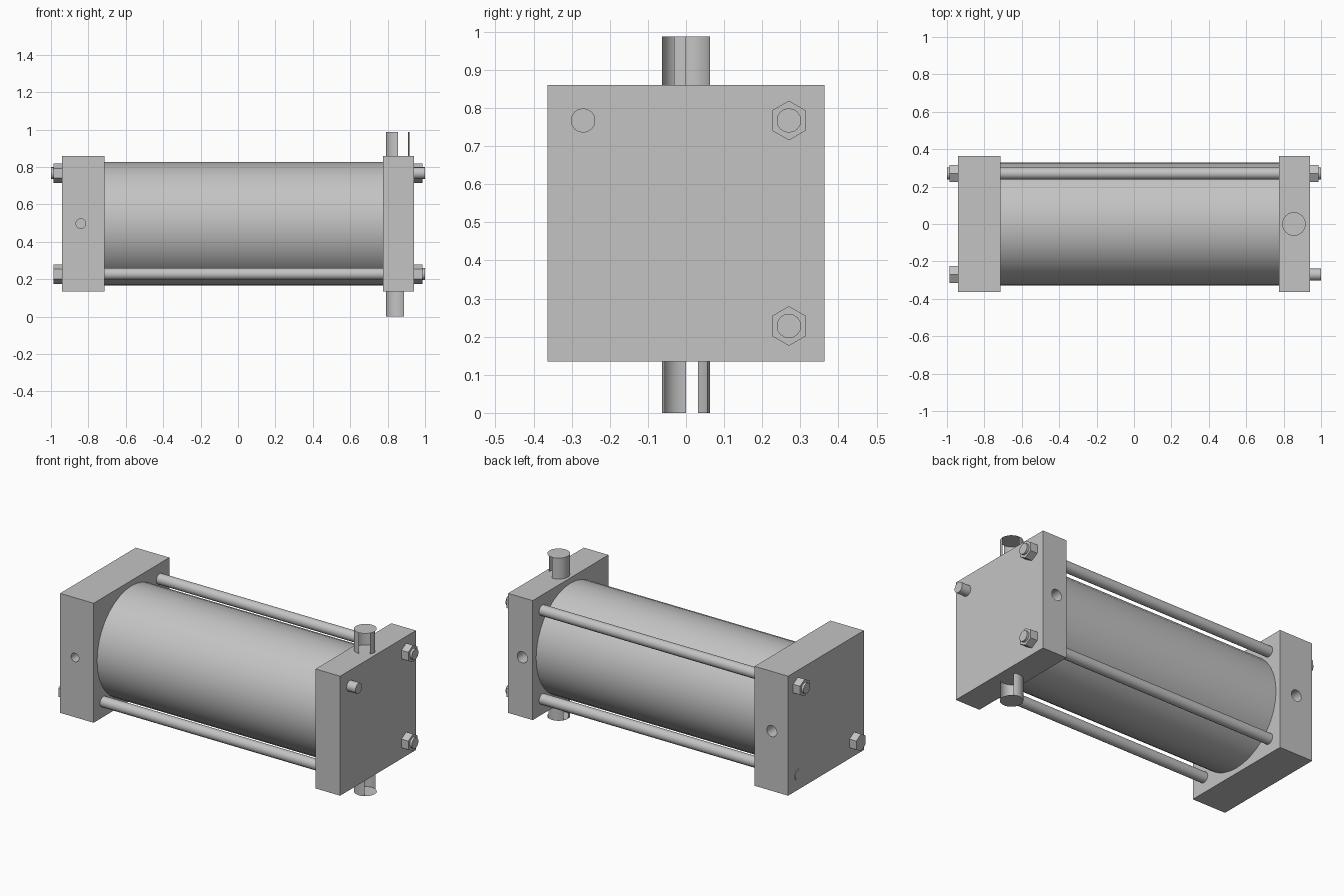
import bpy, bmesh, math
from mathutils import Matrix

if "Cube" in bpy.data.objects:
    bpy.data.objects.remove(bpy.data.objects["Cube"], do_unlink=True)

GREY = (0.55, 0.55, 0.55, 1)
steel = bpy.data.materials.new("plain_steel")
steel.use_nodes = True
steel.diffuse_color = GREY
steel.node_tree.nodes["Principled BSDF"].inputs["Base Color"].default_value = GREY

MID = 0.4975                      # height of the cylinder axis
ROD_Y, LOW, HIGH = 0.27, 0.228, 0.767
TO_X = Matrix.Rotation(math.pi / 2, 4, 'Y')
TO_Y = Matrix.Rotation(math.pi / 2, 4, 'X')


def finish(name, bm, smooth=None):
    me = bpy.data.meshes.new(name)
    bm.to_mesh(me)
    bm.free()
    me.materials.append(steel)
    ob = bpy.data.objects.new(name, me)
    bpy.context.collection.objects.link(ob)
    bpy.ops.object.select_all(action='DESELECT')
    bpy.context.view_layer.objects.active = ob
    ob.select_set(True)
    if smooth:
        bpy.ops.object.shade_smooth_by_angle(angle=math.radians(smooth))
    return ob


def box(name, x0, x1, half_y, z0, z1):
    bm = bmesh.new()
    bmesh.ops.create_cube(bm, size=1)
    bmesh.ops.scale(bm, vec=(x1 - x0, 2 * half_y, z1 - z0), verts=bm.verts)
    bmesh.ops.translate(bm, vec=((x0 + x1) / 2, 0, (z0 + z1) / 2), verts=bm.verts)
    return finish(name, bm)


def cylinder(name, centre, radius, length, rot, sides, smooth=30):
    bm = bmesh.new()
    bmesh.ops.create_cone(bm, cap_ends=True, segments=sides, radius1=radius,
                          radius2=radius, depth=length,
                          matrix=Matrix.Translation(centre) @ rot)
    return finish(name, bm, smooth)


def bar(name, x0, x1, y, z, radius, sides=16, smooth=30):
    return cylinder(name, ((x0 + x1) / 2, y, z), radius, x1 - x0, TO_X, sides, smooth)


def drill(plate, x, side, radius, depth=0.09):
    cutter = cylinder("port_cutter", (x, side * 0.365, MID), radius, 2 * depth, TO_Y, 24)
    cutter.hide_render = True
    mod = plate.modifiers.new("port", 'BOOLEAN')
    mod.operation, mod.object, mod.solver = 'DIFFERENCE', cutter, 'EXACT'
    bpy.ops.object.select_all(action='DESELECT')
    bpy.context.view_layer.objects.active = plate
    plate.select_set(True)
    bpy.ops.object.modifier_apply(modifier=mod.name)
    bpy.data.objects.remove(cutter, do_unlink=True)
    bpy.ops.object.shade_smooth_by_angle(angle=math.radians(30))


def pin(name, z_root, z_tip, arcs, radius=0.063, x=0.855):
    """Pin with a round end cap and partly open thin walls, arcs in degrees."""
    bm = bmesh.new()

    def ring_vert(deg, z):
        a = math.radians(deg)
        return bm.verts.new((x + radius * math.cos(a), radius * math.sin(a), z))

    cap = bm.faces.new([ring_vert(d, z_tip) for d in range(0, 360, 15)])
    if z_tip < z_root:
        cap.normal_flip()
    lo, hi = sorted((z_root, z_tip))
    for a0, a1 in arcs:
        cols = [(ring_vert(d, lo), ring_vert(d, hi)) for d in range(a0, a1 + 1, 15)]
        for (a, b), (c, d) in zip(cols, cols[1:]):
            bm.faces.new((a, c, d, b))
    return finish(name, bm, 30)


# End plates with side ports
thick_plate = box("thick_end_plate", -0.94, -0.715, 0.363, 0.135, 0.86)
thin_plate = box("thin_end_plate", 0.775, 0.94, 0.363, 0.135, 0.86)
drill(thick_plate, -0.84, -1, 0.026)
drill(thick_plate, -0.83, 1, 0.034)
drill(thin_plate, 0.845, 1, 0.034)

# Main barrel
bar("barrel", -0.72, 0.78, 0, MID, 0.33, 36)

# Tie rods between the plates
for label, y, z in (("back_top", ROD_Y, HIGH), ("back_bottom", ROD_Y, LOW),
                    ("front_bottom", -ROD_Y, LOW)):
    bar("tie_rod_" + label, -0.72, 0.78, y, z, 0.032)

# Threaded rod ends
for label, x0, x1, y, z in (("right_front_top", 0.935, 1.0, -ROD_Y, HIGH),
                            ("right_back_top", 0.935, 1.0, ROD_Y, HIGH),
                            ("right_back_bottom", 0.935, 1.0, ROD_Y, LOW),
                            ("left_back_top", -1.0, -0.935, ROD_Y, HIGH),
                            ("left_back_bottom", -0.944, -0.935, ROD_Y, LOW)):
    bar("rod_end_" + label, x0, x1, y, z, 0.032)

# Hexagonal nuts, points up
for label, side, y, z in (("right_back_top", 1, ROD_Y, HIGH),
                          ("right_back_bottom", 1, ROD_Y, LOW),
                          ("left_back_top", -1, ROD_Y, HIGH),
                          ("left_front_bottom", -1, -ROD_Y, LOW)):
    x0, x1 = sorted((side * 0.938, side * 0.986))
    nut = bar("nut_" + label, x0, x1, y, z, 0.052, 6, None)
    # keep a corner of the hexagon pointing up
    if max(v.co.z for v in nut.data.vertices) - z < 0.05:
        nut.data.transform(Matrix.Translation((0, y, z)) @ Matrix.Rotation(math.pi / 6, 4, 'X')
                           @ Matrix.Translation((0, -y, -z)))

# Pivot pins above and below the thin plate
pin("pivot_pin_top", 0.86, 0.987, ((90, 270), (330, 360)))
pin("pivot_pin_bottom", 0.135, 0.0, ((60, 150), (180, 300)))

# Stand the lowest pin face on the ground
